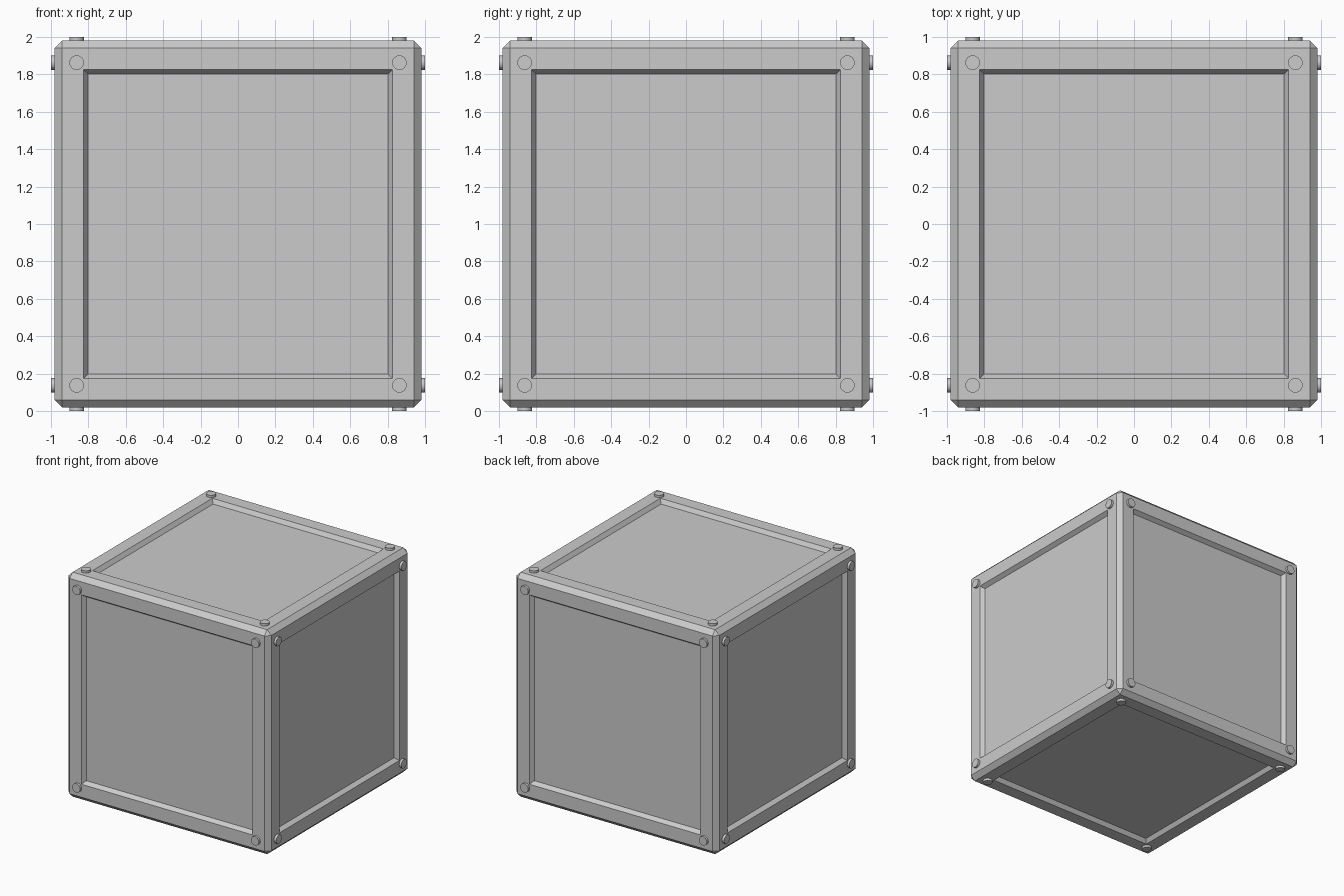
import bpy, bmesh
from mathutils import Matrix, Vector

if "Cube" in bpy.data.objects:
    bpy.data.objects.remove(bpy.data.objects["Cube"])

HALF, CHAMFER = 0.98, 0.04
CENTRE = Vector((0, 0, 1))


def add_object(name, bm):
    mesh = bpy.data.meshes.new(name)
    bm.to_mesh(mesh)
    bm.free()
    obj = bpy.data.objects.new(name, mesh)
    obj.location = CENTRE
    bpy.context.collection.objects.link(obj)
    return obj


# Crate body: chamfered cube with a sloped recessed panel on every side
bm = bmesh.new()
bmesh.ops.create_cube(bm, size=2 * HALF)
bmesh.ops.bevel(bm, geom=bm.edges[:], offset=CHAMFER, segments=1,
                affect='EDGES', profile=0.5)
sides = [f for f in bm.faces if f.calc_area() > 1]
bmesh.ops.inset_individual(bm, faces=sides, thickness=0.16, depth=0)
bmesh.ops.inset_individual(bm, faces=sides, thickness=0.034, depth=-0.035)
add_object("crate_body", bm)

# Corner bolts: four on each side, slightly sunk into the frame
bm = bmesh.new()
for axis in range(3):
    for sign in (-1, 1):
        normal = Vector((0, 0, 0))
        normal[axis] = sign
        turn = normal.to_track_quat('Z', 'Y').to_matrix().to_4x4()
        for u in (-0.863, 0.863):
            for v in (-0.863, 0.863):
                bmesh.ops.create_cone(
                    bm, cap_ends=True, segments=16, radius1=0.039, radius2=0.039,
                    depth=0.03, matrix=turn @ Matrix.Translation((u, v, 0.985)))
bolts = add_object("corner_bolts", bm)
bpy.context.view_layer.objects.active = bolts
bolts.select_set(True)
bpy.ops.object.shade_smooth_by_angle()
